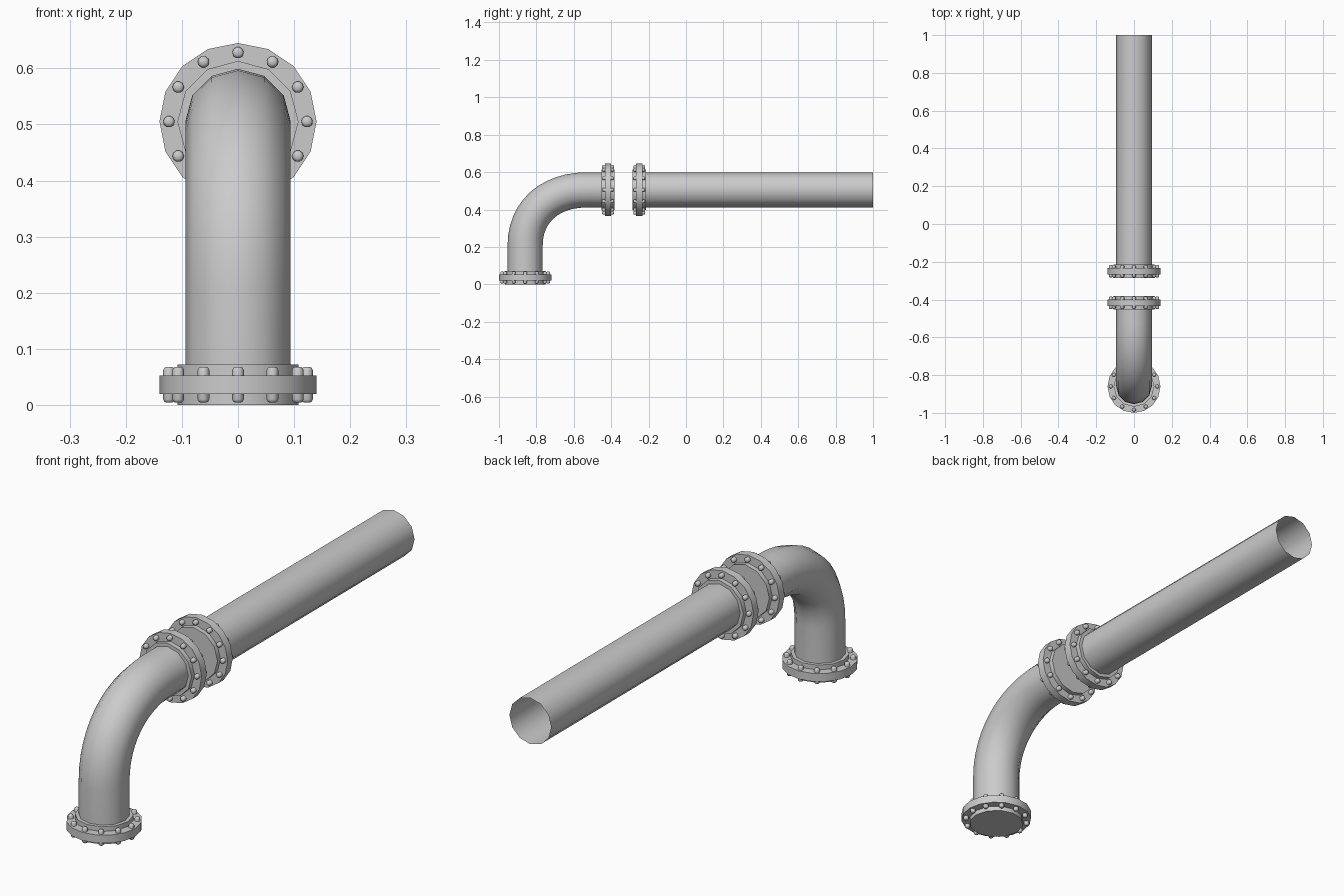
import bpy, bmesh, math
from mathutils import Vector, Matrix

if "Cube" in bpy.data.objects:
    bpy.data.objects.remove(bpy.data.objects["Cube"])

PIPE_R = 0.094
AXIS_Y, AXIS_Z = -0.86, 0.505


def finish(name, bm):
    bmesh.ops.recalc_face_normals(bm, faces=bm.faces)
    mesh = bpy.data.meshes.new(name)
    bm.to_mesh(mesh)
    bm.free()
    ob = bpy.data.objects.new(name, mesh)
    bpy.context.collection.objects.link(ob)
    bpy.ops.object.select_all(action='DESELECT')
    ob.select_set(True)
    bpy.context.view_layer.objects.active = ob
    bpy.ops.object.shade_smooth_by_angle(angle=math.radians(50))
    return ob


def loft(bm, rings, cap=False):
    loops = [[bm.verts.new(p) for p in ring] for ring in rings]
    n = len(loops[0])
    for a, b in zip(loops, loops[1:]):
        for i in range(n):
            bm.faces.new((a[i], a[(i + 1) % n], b[(i + 1) % n], b[i]))
    if cap:
        bm.faces.new(loops[0])
        bm.faces.new(loops[-1])


def lathe(bm, profile, sides, matrix):
    rings = [[matrix @ Vector((r * math.cos(2 * math.pi * i / sides),
                               r * math.sin(2 * math.pi * i / sides), z))
              for i in range(sides)] for r, z in profile]
    loft(bm, rings, cap=True)


def make_flange(name, matrix):
    # collar, disc and a ring of through bolts, centred on the local z axis
    bm = bmesh.new()
    lathe(bm, [(0.108, -0.036), (0.108, 0.036)], 12, matrix)
    finish(name + "_collar", bm)
    bm = bmesh.new()
    lathe(bm, [(0.14, -0.0165), (0.14, 0.0165)], 16, matrix)
    finish(name + "_disc", bm)
    bm = bmesh.new()
    half = [(0.0055, 0.032), (0.0088, 0.0295), (0.0103, 0.026)]
    profile = half + [(r, -z) for r, z in reversed(half)]
    for i in range(12):
        a = i * math.pi / 6
        offset = Matrix.Translation((0.123 * math.cos(a), 0.123 * math.sin(a), 0))
        lathe(bm, profile, 10, matrix @ offset)
    finish(name + "_bolts", bm)


def sweep_pipe(name, path):
    # twelve-sided open tube along (y, z) points
    rings = []
    for k, (y, z) in enumerate(path):
        p, q = path[max(k - 1, 0)], path[min(k + 1, len(path) - 1)]
        t = Vector((0, q[0] - p[0], q[1] - p[1])).normalized()
        side = t.cross(Vector((1, 0, 0)))
        rings.append([Vector((0, y, z)) + PIPE_R * (
            math.cos(i * math.pi / 6) * Vector((1, 0, 0)) +
            math.sin(i * math.pi / 6) * side) for i in range(12)])
    bm = bmesh.new()
    loft(bm, rings)
    finish(name, bm)


# elbow: upright run, bezier bend, short level run
p0, p1 = Vector((AXIS_Y, 0.21)), Vector((AXIS_Y, 0.385))
p2, p3 = Vector((-0.73, AXIS_Z)), Vector((-0.53, AXIS_Z))
path = [(AXIS_Y, 0.04)]
for k in range(13):
    t = k / 12
    p = p0 * (1 - t)**3 + p1 * 3 * t * (1 - t)**2 + p2 * 3 * t * t * (1 - t) + p3 * t**3
    path.append((p.x, p.y))
path.append((-0.42, AXIS_Z))
sweep_pipe("elbow_pipe", path)

# long straight pipe, open at the back
sweep_pipe("straight_pipe", [(-0.25, AXIS_Z), (1.0, AXIS_Z)])

# flanges
level = Matrix.Rotation(math.pi / 2, 4, 'X')
make_flange("base_flange", Matrix.Translation((0, AXIS_Y, 0.036)))
make_flange("elbow_flange", Matrix.Translation((0, -0.417, AXIS_Z)) @ level)
make_flange("straight_flange", Matrix.Translation((0, -0.25, AXIS_Z)) @ level)
